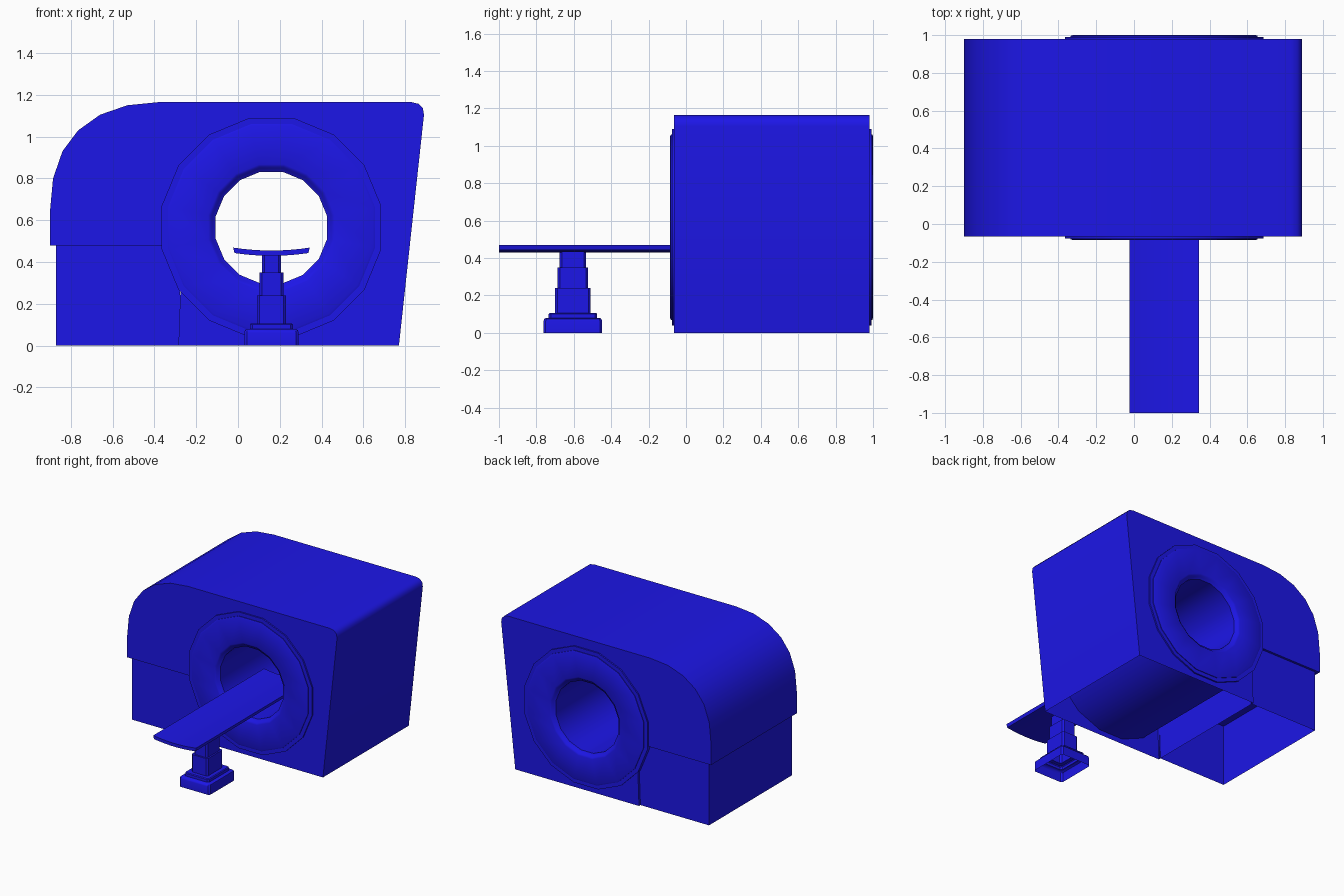
import bpy, bmesh, math

if "Cube" in bpy.data.objects:
    bpy.data.objects.remove(bpy.data.objects["Cube"])

Y0, Y1 = -0.065, 0.98            # body front and back
CX, CZ = 0.16, 0.565             # bore axis
SIDES = 16

blue = bpy.data.materials.new("blue")
blue.diffuse_color = (0.012, 0.008, 0.8, 1)
blue.use_nodes = True
blue.node_tree.nodes["Principled BSDF"].inputs["Base Color"].default_value = blue.diffuse_color


def finish(name, bm, angle=35):
    bmesh.ops.recalc_face_normals(bm, faces=bm.faces)
    me = bpy.data.meshes.new(name)
    bm.to_mesh(me)
    bm.free()
    me.materials.append(blue)
    for p in me.polygons:
        p.use_smooth = True
    me.set_sharp_from_angle(angle=math.radians(angle))
    ob = bpy.data.objects.new(name, me)
    bpy.context.collection.objects.link(ob)
    return ob


def circle(r):
    """Points of the bore polygon, flat side up; r is measured to the flats."""
    R = r / math.cos(math.pi / SIDES)
    return [(CX + R * math.cos((i + .5) * 2 * math.pi / SIDES),
             CZ + R * math.sin((i + .5) * 2 * math.pi / SIDES)) for i in range(SIDES)]


def loop(bm, pts, y):
    return [bm.verts.new((x, y, z)) for x, z in pts]


def bridge(bm, a, b, skip=()):
    n = len(a)
    for i in range(n):
        if i not in skip:
            bm.faces.new((a[i], a[(i + 1) % n], b[(i + 1) % n], b[i]))


# Main housing: extruded profile with a round opening, open underneath
profile = [(.77, 0), (.89, 1.105), (.885, 1.135), (.865, 1.157), (.83, 1.165),
           (-.38, 1.165), (-.53, 1.15), (-.66, 1.105), (-.765, 1.03), (-.84, .93),
           (-.885, .8), (-.9, .64), (-.9, .48), (-.275, .48), (-.275, .28), (-.285, 0)]
bm = bmesh.new()
outer = []
for y in (Y0, Y1):
    o, h = loop(bm, profile, y), loop(bm, circle(.42), y)
    edges = [bm.edges.new((l[i], l[(i + 1) % len(l)])) for l in (o, h) for i in range(len(l))]
    bmesh.ops.triangle_fill(bm, edges=edges, use_beauty=True, normal=(0, -1, 0))
    outer.append(o)
bridge(bm, outer[0], outer[1], skip=(len(profile) - 1,))
finish("housing", bm)

# Lower side cabinet, set in slightly from the housing
bm = bmesh.new()
path = [(-.278, Y0 + .018), (-.87, Y0 + .018), (-.87, Y1 - .018), (-.278, Y1 - .018)]
low, high = ([bm.verts.new((x, y, z)) for x, y in path] for z in (0, .48))
bridge(bm, low, high, skip=(3,))
finish("side_cabinet", bm)

# Bore ring: closed section turned around the bore axis, same lip at both ends
lip = [(.525, .0), (.525, .011), (.495, .011), (.495, .016), (.485, .02),
       (.302, .02), (.29, .014), (.283, .005), (.267, -.005)]
section = [(r, Y0 - d) for r, d in lip] + [(r, Y1 + d) for r, d in reversed(lip)]
bm = bmesh.new()
rings = [loop(bm, circle(r), y) for r, y in section]
for a, b in zip(rings, rings[1:] + rings[:1]):
    bridge(bm, a, b)
finish("bore_ring", bm)

# Patient table: shallow curved plate reaching into the bore
bm = bmesh.new()
N = 10
ts = [-1 + 2 * i / N for i in range(N + 1)]
arc = [(CX + .183 * t, .455 + .014 * t * t) for t in ts]
under = [(CX + .177 * t, .43 + .013 * t * t) for t in reversed(ts)]
a, b = loop(bm, arc + under, -1), loop(bm, arc + under, .35)
bridge(bm, a, b)
bm.faces.new(a)
bm.faces.new(b)
finish("table_top", bm)

# Telescopic pedestal: stepped stack of rectangles, open underneath
steps = [(.13, .157, 0), (.13, .157, .062), (.127, .153, .073), (.118, .145, .08),
         (.103, .13, .08), (.103, .13, .1), (.098, .125, .106), (.069, .095, .106),
         (.069, .095, .24), (.057, .082, .24), (.057, .082, .35),
         (.046, .071, .35), (.046, .071, .435)]
bm = bmesh.new()
prev = None
for hx, hy, z in steps:
    c = .012
    quad = [(hx, hy - c), (hx - c, hy), (c - hx, hy), (-hx, hy - c),
            (-hx, c - hy), (c - hx, -hy), (hx - c, -hy), (hx, c - hy)]
    cur = [bm.verts.new((CX + x, -.605 + y, z)) for x, y in quad]
    if prev:
        bridge(bm, prev, cur)
    prev = cur
bm.faces.new(prev)
finish("pedestal", bm)
